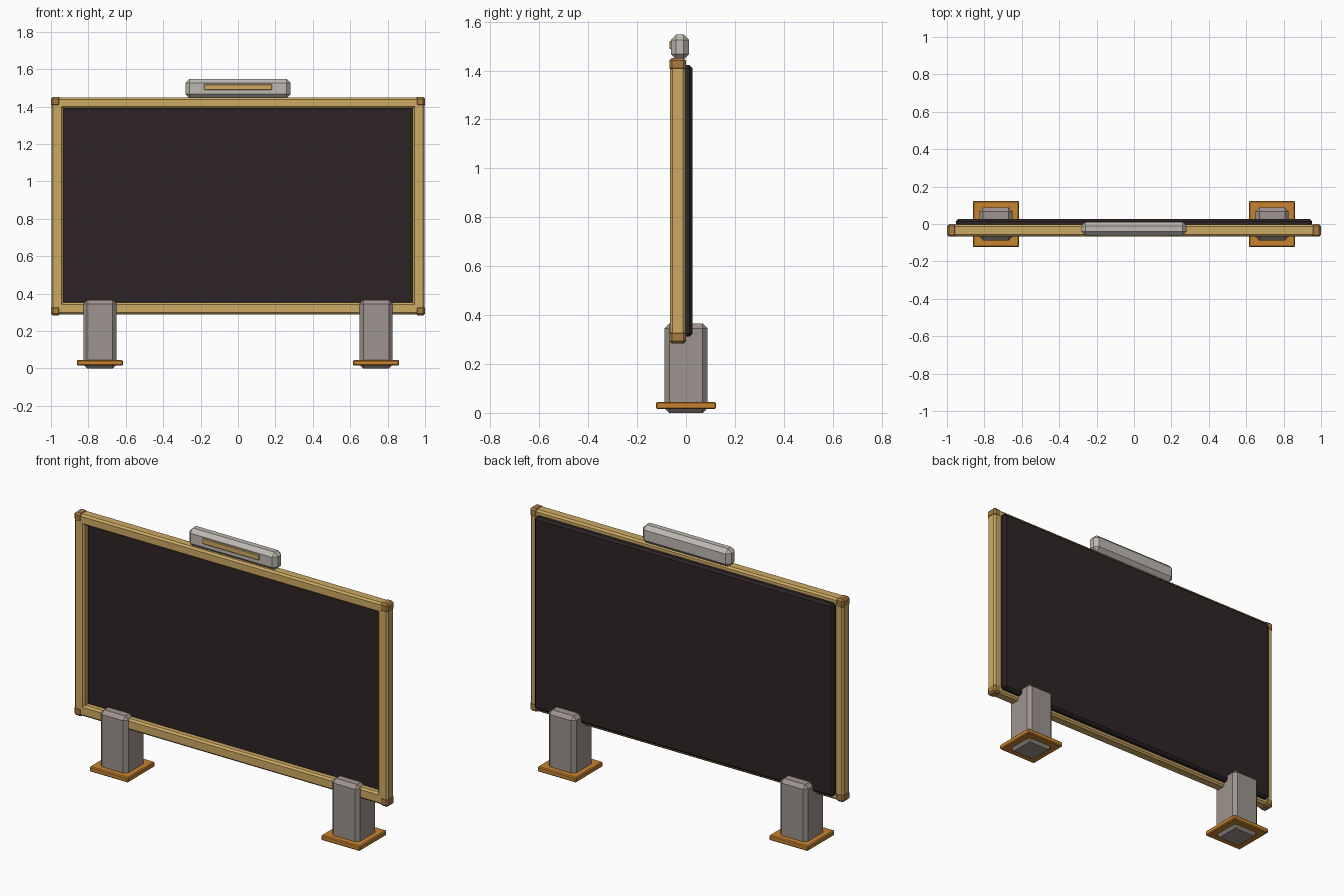
import bpy, bmesh

if "Cube" in bpy.data.objects:
    bpy.data.objects.remove(bpy.data.objects["Cube"])


def material(name, rgb):
    m = bpy.data.materials.new(name)
    lin = [((c / 255 + 0.055) / 1.055) ** 2.4 for c in rgb]
    m.diffuse_color = (*lin, 1)
    m.use_nodes = True
    m.node_tree.nodes["Principled BSDF"].inputs["Base Color"].default_value = m.diffuse_color
    return m


GOLD = material("pale gold", (205, 170, 100))
BRASS = material("dark brass", (168, 124, 66))
ORANGE = material("orange bronze", (198, 130, 48))
GREY = material("warm grey", (158, 148, 142))
SILVER = material("light silver", (190, 185, 177))
BLACK = material("brown black", (45, 36, 36))


def block(name, x, y, z, mat, bevel=0.008, segments=1):
    """Bevelled box spanning the given (min, max) ranges."""
    bm = bmesh.new()
    bmesh.ops.create_cube(bm, size=1)
    for v in bm.verts:
        v.co = [(r[0] + r[1]) / 2 + c * (r[1] - r[0]) for r, c in zip((x, y, z), v.co)]
    if bevel:
        bmesh.ops.bevel(bm, geom=bm.edges[:], offset=bevel, segments=segments,
                        profile=0.5, affect='EDGES')
    bmesh.ops.recalc_face_normals(bm, faces=bm.faces[:])
    me = bpy.data.meshes.new(name)
    bm.to_mesh(me)
    bm.free()
    me.materials.append(mat)
    ob = bpy.data.objects.new(name, me)
    bpy.context.collection.objects.link(ob)
    return ob


def span(a, b, s):
    return (a, b) if s > 0 else (-b, -a)


# Screen panel, recessed in front and standing proud behind the frame
block("screen_panel", (-0.952, 0.952), (-0.03, 0.026), (0.312, 1.422), BLACK, 0.012)

# Horizontal frame bars
block("frame_top", (-0.975, 0.975), (-0.066, -0.003), (1.39, 1.449), GOLD, 0.01)
block("frame_bottom", (-0.975, 0.975), (-0.066, -0.003), (0.288, 0.352), GOLD, 0.01)

for s, side in ((-1, "left"), (1, "right")):
    # Upright frame bars and corner caps
    block(f"frame_{side}", span(0.934, 0.998, s), (-0.066, -0.003), (0.31, 1.43), GOLD, 0.01)
    block(f"corner_top_{side}", span(0.95, 1.0, s), (-0.068, -0.001), (1.401, 1.452), BRASS, 0.01)
    block(f"corner_bottom_{side}", span(0.95, 1.0, s), (-0.068, -0.001), (0.283, 0.334), BRASS, 0.01)
    # Legs with square foot plates
    block(f"leg_{side}", span(0.65, 0.826, s), (-0.088, 0.088), (0.0, 0.366), GREY, 0.02)
    block(f"foot_plate_{side}", span(0.615, 0.861, s), (-0.123, 0.123), (0.016, 0.045), ORANGE, 0.005)

# Sensor bar on top with its gold strip
block("top_bar", (-0.282, 0.282), (-0.062, 0.012), (1.445, 1.548), SILVER, 0.022)
block("top_bar_strip", (-0.181, 0.181), (-0.068, -0.055), (1.488, 1.52), GOLD, 0.003)
